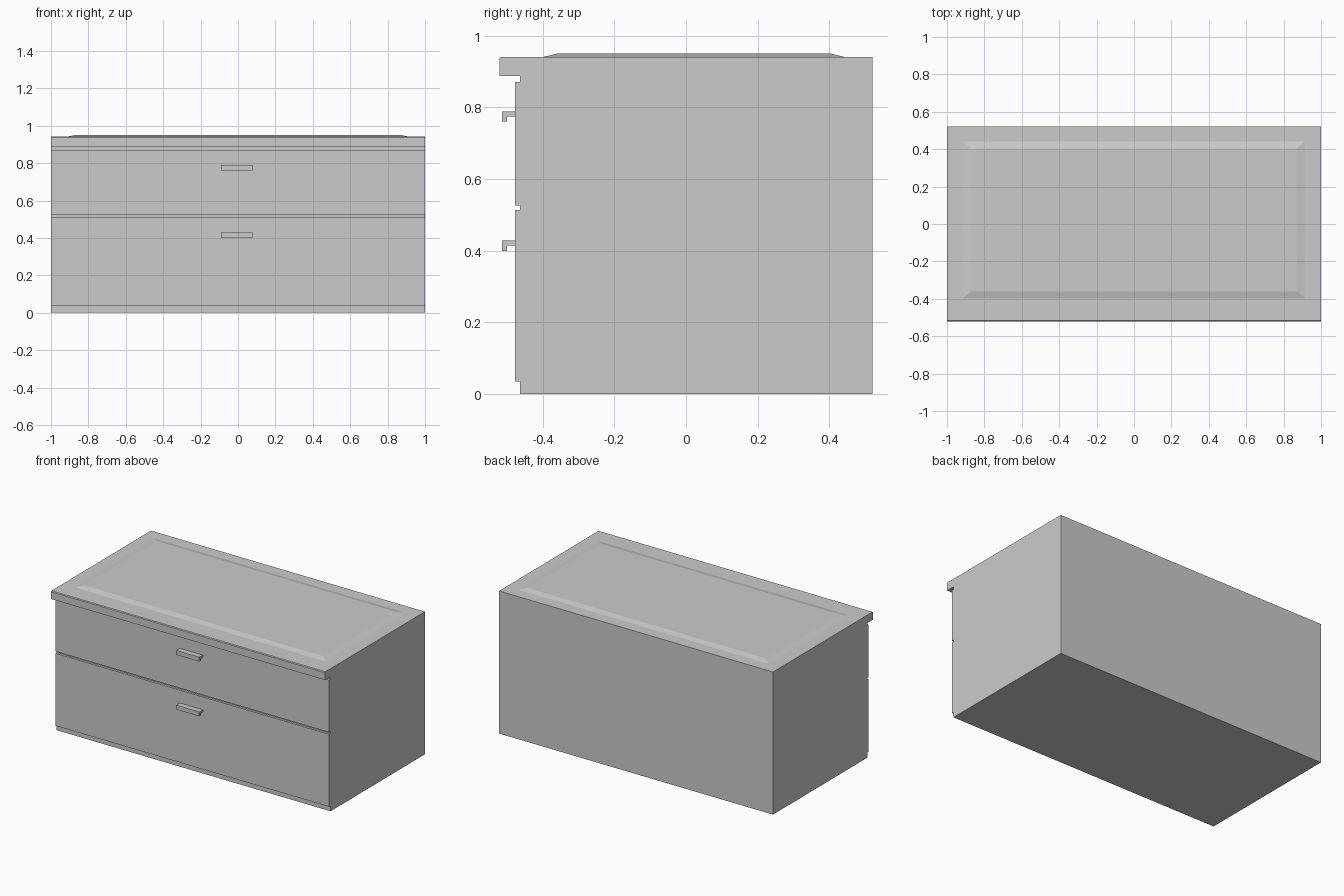
import bpy, bmesh

if "Cube" in bpy.data.objects:
    bpy.data.objects.remove(bpy.data.objects["Cube"])

FRONT, BACK, DRAWER_Y = -0.463, 0.521, -0.477


def extrude_x(name, profile, x0, x1):
    """Extrude a closed (y, z) profile along x."""
    bm = bmesh.new()
    face = bm.faces.new([bm.verts.new((x0, y, z)) for y, z in profile])
    res = bmesh.ops.extrude_face_region(bm, geom=[face])
    verts = [g for g in res["geom"] if isinstance(g, bmesh.types.BMVert)]
    bmesh.ops.translate(bm, verts=verts, vec=(x1 - x0, 0, 0))
    return finish(name, bm)


def finish(name, bm):
    bmesh.ops.recalc_face_normals(bm, faces=bm.faces)
    mesh = bpy.data.meshes.new(name)
    bm.to_mesh(mesh)
    bm.free()
    obj = bpy.data.objects.new(name, mesh)
    bpy.context.collection.objects.link(obj)
    return obj


def rect(y0, y1, z0, z1):
    return [(y0, z0), (y1, z0), (y1, z1), (y0, z1)]


# Cabinet body
extrude_x("cabinet_body", rect(FRONT, BACK, 0, 0.888), -1, 1)

# Overhanging top with a slightly eased front edge
extrude_x("top_slab", [(-0.521, 0.888), (BACK, 0.888), (BACK, 0.941),
                       (-0.517, 0.941), (-0.521, 0.936)], -1, 1)

# Raised panel on the top, with sloped borders
bm = bmesh.new()
loops = []
for x, y0, y1, z in ((0.915, -0.397, 0.441, 0.941), (0.872, -0.36, 0.405, 0.95)):
    loops.append([bm.verts.new(p) for p in
                  ((-x, y0, z), (x, y0, z), (x, y1, z), (-x, y1, z))])
low, high = loops
for i in range(4):
    j = (i + 1) % 4
    bm.faces.new((low[i], low[j], high[j], high[i]))
bm.faces.new(high)
bm.faces.new(low[::-1])
finish("raised_top_panel", bm)

# Drawer fronts and their L-shaped pulls
for label, z0, z1, pull_top in (("lower", 0.035, 0.513, 0.428),
                                ("upper", 0.526, 0.871, 0.789)):
    extrude_x(label + "_drawer_front", rect(DRAWER_Y, FRONT, z0, z1), -1, 1)
    mid, low_z = pull_top - 0.014, pull_top - 0.029
    extrude_x(label + "_drawer_pull",
              [(DRAWER_Y, pull_top), (-0.514, pull_top), (-0.514, low_z),
               (-0.499, low_z), (-0.499, mid), (DRAWER_Y, mid)], -0.091, 0.077)
